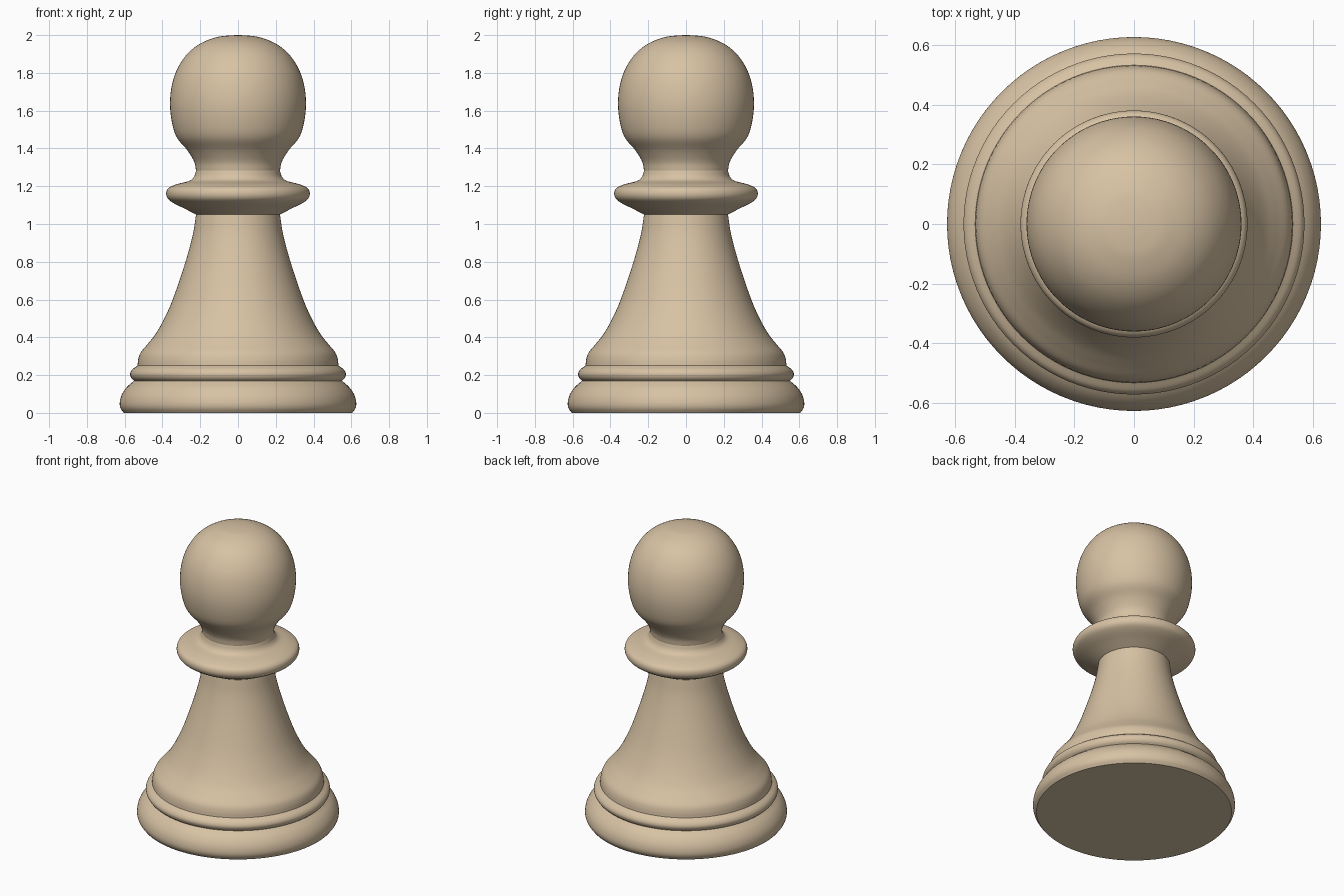
import bpy, bmesh
from math import sin, cos, pi, radians
from mathutils import Vector

if "Cube" in bpy.data.objects:
    bpy.data.objects.remove(bpy.data.objects["Cube"])

SIDES = 96


def smooth_profile(points, steps=5):
    """Catmull-Rom curve through (radius, height) points."""
    p = [Vector(q) for q in points]
    p = [2 * p[0] - p[1]] + p + [2 * p[-1] - p[-2]]
    out = []
    for a, b, c, d in zip(p, p[1:], p[2:], p[3:]):
        for i in range(steps):
            t = i / steps
            out.append(0.5 * (2 * b + (c - a) * t + (2 * a - 5 * b + 4 * c - d) * t ** 2
                              + (3 * b - a - 3 * c + d) * t ** 3))
    return out + [p[-2]]


def turn(name, points, cap_bottom=False, cap_top=False):
    """Lathe a smoothed profile around z."""
    bm = bmesh.new()
    rings = []
    for r, z in smooth_profile(points):
        rings.append([bm.verts.new((r * cos(2 * pi * i / SIDES), r * sin(2 * pi * i / SIDES), z))
                      for i in range(SIDES)])
    for lo, hi in zip(rings, rings[1:]):
        for i in range(SIDES):
            j = (i + 1) % SIDES
            bm.faces.new((lo[i], lo[j], hi[j], hi[i]))
    if cap_bottom:
        bm.faces.new(rings[0][::-1])
    if cap_top:
        bm.faces.new(rings[-1])
    mesh = bpy.data.meshes.new(name)
    bm.to_mesh(mesh)
    bm.free()
    obj = bpy.data.objects.new(name, mesh)
    bpy.context.collection.objects.link(obj)
    mat = bpy.data.materials.get("wood") or bpy.data.materials.new("wood")
    mat.diffuse_color = (0.68, 0.54, 0.37, 1)
    mat.use_nodes = True
    mat.node_tree.nodes["Principled BSDF"].inputs["Base Color"].default_value = mat.diffuse_color
    mesh.materials.append(mat)
    bpy.ops.object.select_all(action='DESELECT')
    obj.select_set(True)
    bpy.context.view_layer.objects.active = obj
    bpy.ops.object.shade_smooth_by_angle(angle=radians(40))


# Rounded foot
turn("base", [(0.605, 0), (0.622, 0.025), (0.626, 0.055), (0.616, 0.095),
              (0.59, 0.135), (0.55, 0.17)], cap_bottom=True)
# Thin bead above the foot
turn("base_ring", [(0.55, 0.17), (0.565, 0.185), (0.571, 0.207), (0.56, 0.23), (0.532, 0.25)])
# Flared stem
turn("body", [(0.532, 0.25), (0.528, 0.285), (0.515, 0.32), (0.478, 0.365), (0.435, 0.42),
              (0.39, 0.5), (0.342, 0.61), (0.281, 0.79), (0.24, 0.94), (0.222, 1.05)])
# Flange below the head
turn("collar", [(0.222, 1.05), (0.28, 1.08), (0.34, 1.11), (0.372, 1.135), (0.38, 1.165),
                (0.366, 1.192), (0.32, 1.212), (0.258, 1.228), (0.233, 1.25), (0.222, 1.282)])
# Ball head flowing out of the neck
turn("head", [(0.222, 1.282), (0.232, 1.33), (0.268, 1.39), (0.322, 1.455), (0.348, 1.53),
              (0.36, 1.63), (0.351, 1.73), (0.322, 1.82), (0.269, 1.9), (0.2, 1.955),
              (0.12, 1.987), (0.06, 1.997), (0.003, 2.0)], cap_top=True)
